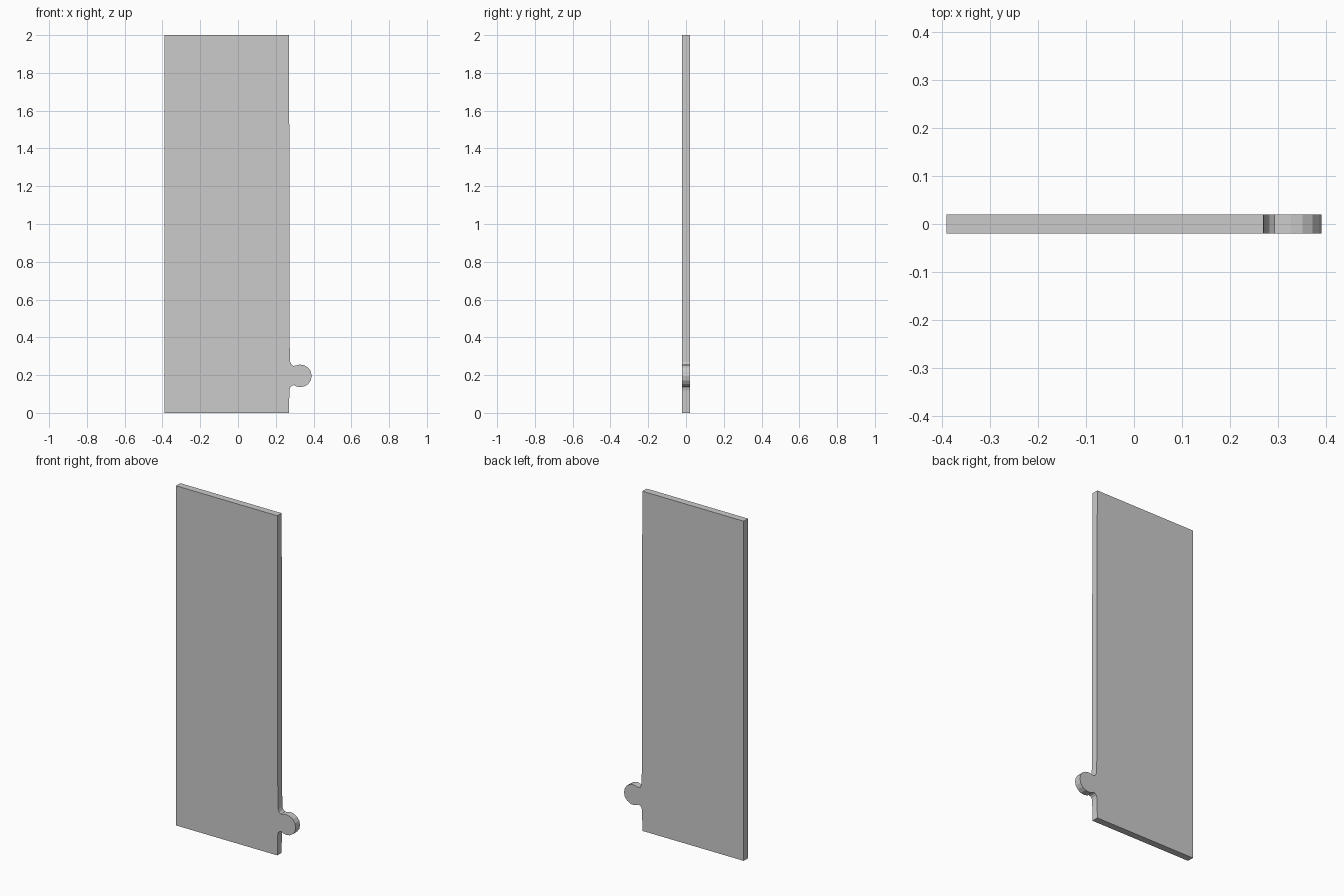
import bpy, bmesh
from math import radians, cos, sin

if "Cube" in bpy.data.objects:
    bpy.data.objects.remove(bpy.data.objects["Cube"])

HALF_THICK = 0.02

# Round knob of the jigsaw-style tab, traced from top to bottom
CX, CZ, R, STEPS = 0.33, 0.196, 0.06, 10
knob = []
for i in range(STEPS + 1):
    a = radians(116 - 232 * i / STEPS)
    knob.append((CX + R * cos(a), CZ + R * sin(a)))

# Panel outline (x, z): slightly drifting right edge, filleted neck, knob
outline = [(-0.39, 0), (-0.39, 2), (0.27, 2), (0.271, 1.75), (0.273, 0.38),
           (0.276, 0.272), (0.282, 0.257), (0.293, 0.249)]
outline += knob
outline += [(0.298, 0.148), (0.285, 0.144), (0.276, 0.135), (0.272, 0.118), (0.27, 0)]


def extruded_panel(name, points, half):
    """Flat profile in the xz plane, extruded along y."""
    bm = bmesh.new()
    face = bm.faces.new([bm.verts.new((x, -half, z)) for x, z in points])
    ext = bmesh.ops.extrude_face_region(bm, geom=[face])
    moved = [v for v in ext["geom"] if isinstance(v, bmesh.types.BMVert)]
    bmesh.ops.translate(bm, verts=moved, vec=(0, 2 * half, 0))
    bmesh.ops.recalc_face_normals(bm, faces=bm.faces)
    mesh = bpy.data.meshes.new(name)
    bm.to_mesh(mesh)
    bm.free()
    obj = bpy.data.objects.new(name, mesh)
    bpy.context.collection.objects.link(obj)
    return obj


extruded_panel("tabbed_panel", outline, HALF_THICK)
